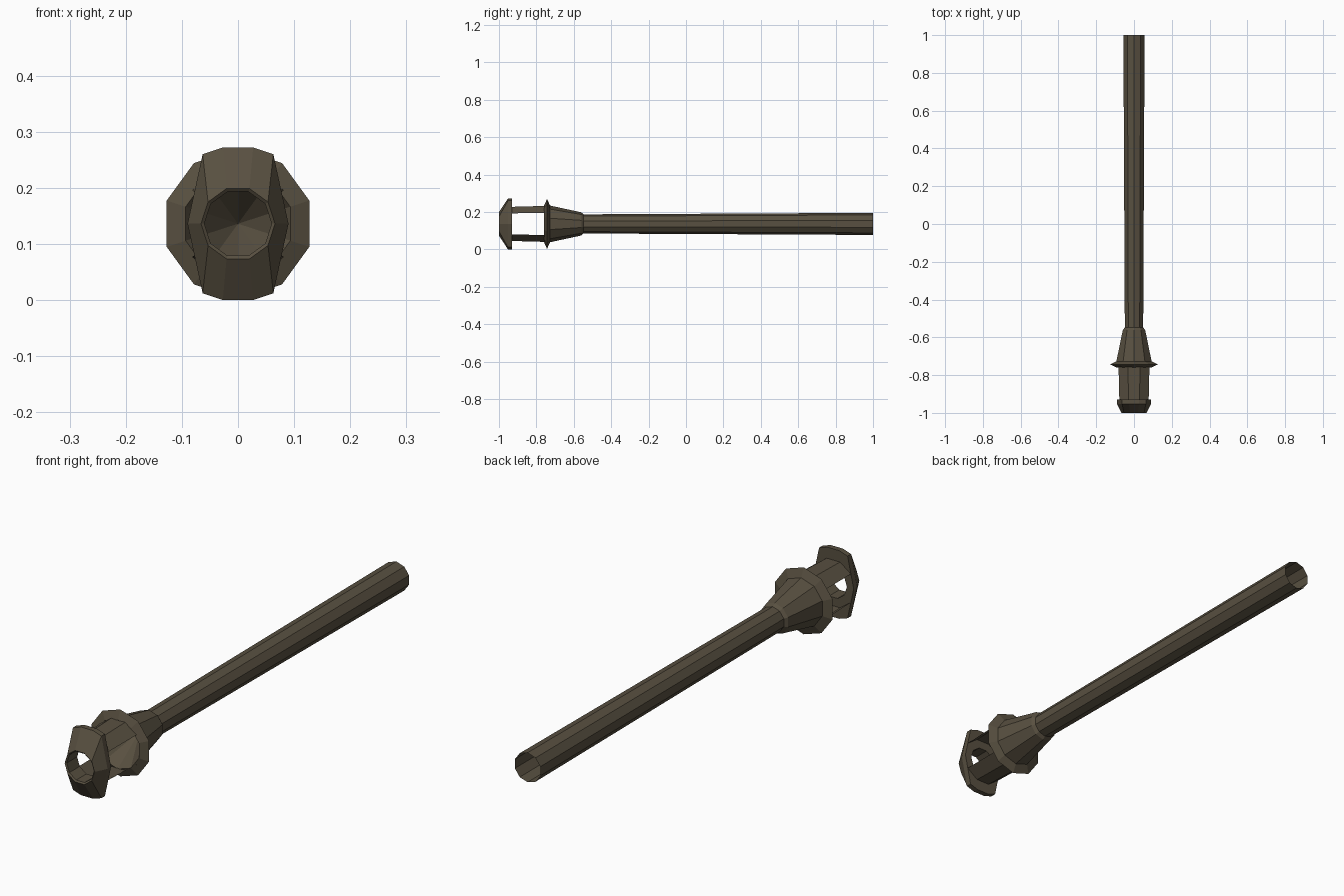
import bpy, bmesh, math

if "Cube" in bpy.data.objects:
    bpy.data.objects.remove(bpy.data.objects["Cube"])

CZ = 0.136   # height of the tube axis
N = 10       # sides of every turned part

mat = bpy.data.materials.new("dark olive metal")
mat.diffuse_color = (0.098, 0.08, 0.052, 1)
mat.use_nodes = True
mat.node_tree.nodes["Principled BSDF"].inputs["Base Color"].default_value = mat.diffuse_color


def ring(y, r, off=0.0, first=0, count=N):
    """Points of a ten-sided ring (or an arc of it) around the y axis."""
    return [(r * math.cos(math.radians(off + 36 * (first + k))), y,
             CZ + r * math.sin(math.radians(off + 36 * (first + k))))
            for k in range(count)]


def loft(name, rings, closed=True, wrap=False, tip=None, recalc=True):
    """Skin successive rings; wrap joins last to first, tip closes to a point."""
    bm = bmesh.new()
    rows = [[bm.verts.new(p) for p in r] for r in rings]
    pairs = list(zip(rows, rows[1:]))
    if wrap:
        pairs.append((rows[-1], rows[0]))
    for a, b in pairs:
        n = len(a)
        for i in range(n if closed else n - 1):
            j = (i + 1) % n
            bm.faces.new((a[i], a[j], b[j], b[i]))
    if tip:
        t = bm.verts.new(tip)
        a = rows[-1]
        for i in range(len(a)):
            bm.faces.new((a[i], a[(i + 1) % len(a)], t))
    bmesh.ops.recalc_face_normals(bm, faces=bm.faces)
    me = bpy.data.meshes.new(name)
    bm.to_mesh(me)
    bm.free()
    me.materials.append(mat)
    ob = bpy.data.objects.new(name, me)
    bpy.context.collection.objects.link(ob)
    return ob


# Long slightly flared hollow tube, open at the rear
loft("barrel", [ring(-0.57, 0.051, 18), ring(1.0, 0.059, 18)])

# Tapered collar, sharp flange and concave front recess in one skin
loft("collar_and_flange", [
    ring(-0.548, 0.051, 18), ring(-0.56, 0.062, 18), ring(-0.727, 0.098, 18),
    ring(-0.743, 0.1336, 18), ring(-0.759, 0.098, 18)],
    tip=(0, -0.62, CZ))

# Upper and lower bridges, open at both sides
for label, first in (("upper", 1), ("lower", 6)):
    loft(label + "_bridge", [ring(-0.757, 0.101, 0, first, 4),
                             ring(-0.93, 0.096, 0, first, 4)], closed=False)

# Muzzle: tall oval outline around a round through hole
quarter = [(0.09, 0), (0.063, 0.124), (0.027, 0.136)]
outline = quarter + [(-x, z) for x, z in reversed(quarter)]
outline += [(x, -z) for x, z in reversed(outline[1:5])]


def oval(y):
    return [(x, y, CZ + z) for x, z in outline]


loft("muzzle", [ring(-0.93, 0.06), ring(-0.995, 0.06), ring(-1.0, 0.066),
                oval(-0.952), oval(-0.93)], wrap=True)
